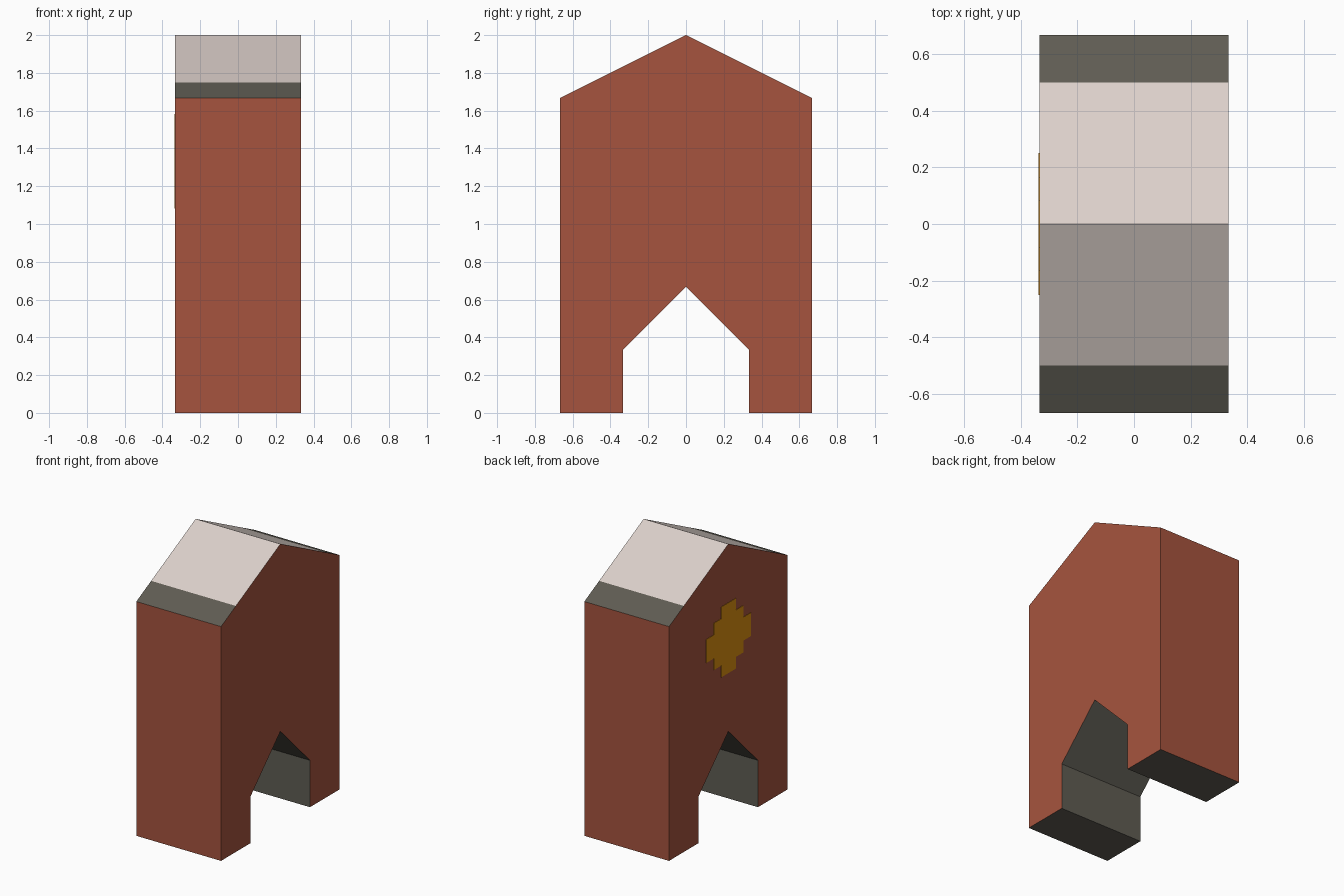
import bpy
import bmesh

if "Cube" in bpy.data.objects:
    bpy.data.objects.remove(bpy.data.objects["Cube"])


def material(name, rgb):
    """Flat material from 0-255 sRGB values."""
    lin = [c / 255 / 12.92 if c < 11 else ((c / 255 + 0.055) / 1.055) ** 2.4 for c in rgb]
    m = bpy.data.materials.new(name)
    m.diffuse_color = (*lin, 1)
    m.use_nodes = True
    m.node_tree.nodes["Principled BSDF"].inputs["Base Color"].default_value = m.diffuse_color
    return m


brick = material("red_brick", (166, 84, 62))
stone = material("dark_stone", (95, 92, 83))
tile = material("pale_roof", (220, 208, 202))
gold = material("gold", (220, 143, 16))


def extrude_profile(name, points, x0, x1, mats, rule=None):
    """Extrude a (y, z) outline along x; rule picks the material per face."""
    bm = bmesh.new()
    face = bm.faces.new([bm.verts.new((x0, y, z)) for y, z in points])
    ext = bmesh.ops.extrude_face_region(bm, geom=[face], use_keep_orig=True)
    verts = [g for g in ext["geom"] if isinstance(g, bmesh.types.BMVert)]
    bmesh.ops.translate(bm, verts=verts, vec=(x1 - x0, 0, 0))
    bmesh.ops.recalc_face_normals(bm, faces=bm.faces[:])
    if rule:
        for f in bm.faces:
            f.material_index = rule(f)
    me = bpy.data.meshes.new(name)
    bm.to_mesh(me)
    bm.free()
    for m in mats:
        me.materials.append(m)
    ob = bpy.data.objects.new(name, me)
    bpy.context.collection.objects.link(ob)
    return ob


def mirrored(half):
    """Mirror a right-hand list of offsets to close the left-hand side."""
    return [(-y, z) for y, z in reversed(half) if y > 0]


T = 1 / 3

# House body with gabled roof and pointed archway
roof = [(2 * T, 0), (2 * T, 5 * T), (0.5, 1.75), (0, 2)]
arch = [(0, 2 * T), (T, T), (T, 0)]
outline = roof + mirrored(roof) + [(-T, 0), (-T, T)] + arch


def body_colour(f):
    c, n = f.calc_center_median(), f.normal
    if abs(n.x) > 0.5:
        return 0                                # gable walls
    if c.z > 5 * T:
        return 1 if abs(c.y) > 0.5 else 2       # eaves strip, roof slope
    return 0 if abs(c.y) > 0.6 else 1           # side walls, arch and underside


extrude_profile("house_body", outline, -T, T, [brick, stone, tile], body_colour)

# Stepped round gold emblem on the left gable
u = 1 / 12
quarter = [(3, 1), (2, 1), (2, 2), (1, 2), (1, 3)]
upper = quarter + mirrored(quarter)
steps = upper + [(-y, -z) for y, z in upper]
extrude_profile("gold_disc", [(y * u, 4 * T + z * u) for y, z in steps],
                -T - 0.003, -T + 0.001, [gold])
